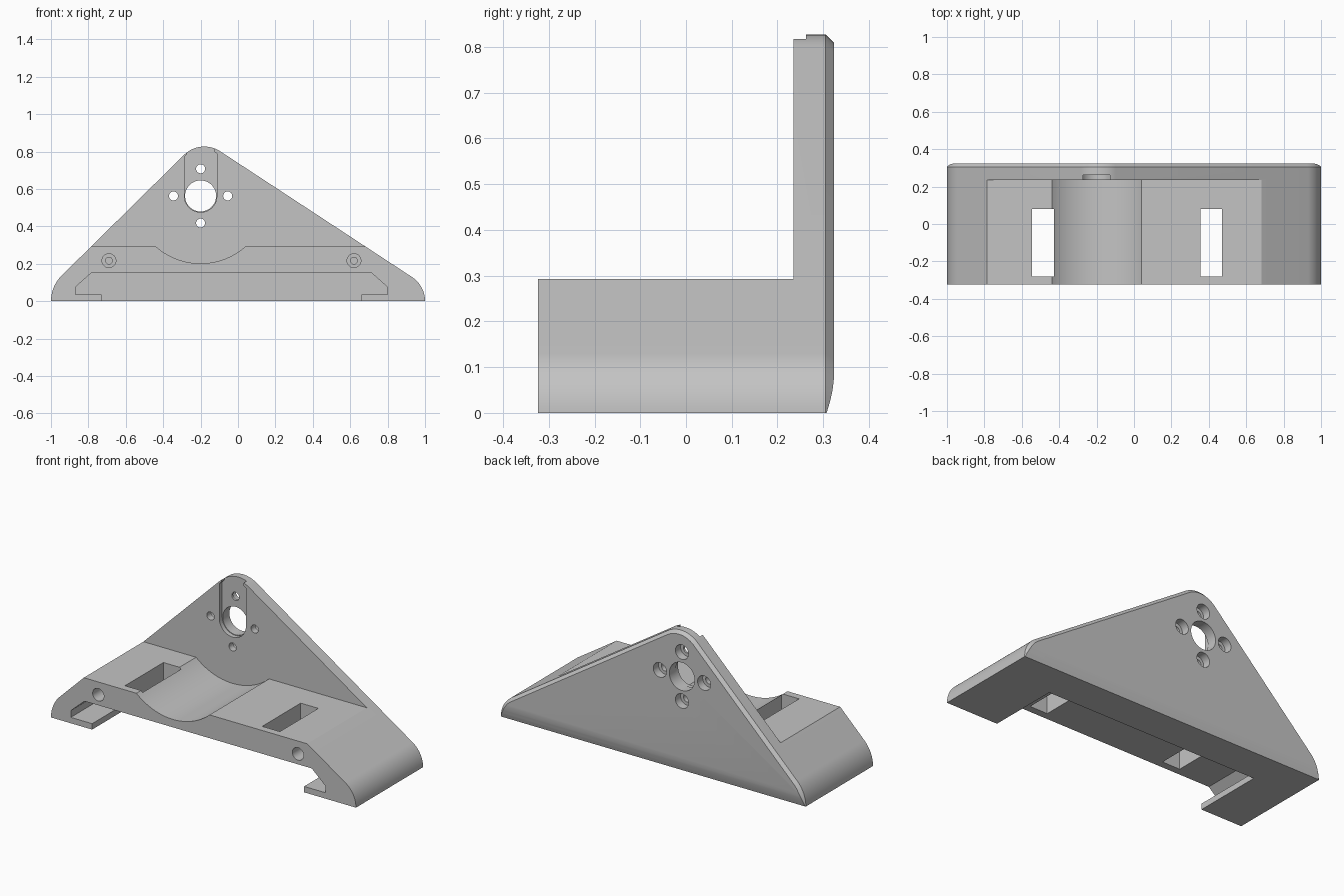
import bpy, bmesh, math

cube = bpy.data.objects.get("Cube")
if cube:
    bpy.data.objects.remove(cube, do_unlink=True)

FRONT, BACK, WALL = -0.3235, 0.3235, 0.235   # depth of block, face of upright plate
DECK = 0.293                                 # height of the base deck
CHAMFER = 0.018
HX, HZ = -0.2, 0.563                         # centre of the main bore

grey = bpy.data.materials.new("plain grey")
grey.use_nodes = True
grey.diffuse_color = (0.55, 0.55, 0.55, 1)
grey.node_tree.nodes["Principled BSDF"].inputs["Base Color"].default_value = grey.diffuse_color


def loft(name, rings):
    """Solid through matching rings of points, capped at both ends."""
    bm = bmesh.new()
    loops = [[bm.verts.new(p) for p in ring] for ring in rings]
    n = len(loops[0])
    for a, b in zip(loops, loops[1:]):
        for i in range(n):
            j = (i + 1) % n
            bm.faces.new((a[i], a[j], b[j], b[i]))
    bm.faces.new(loops[0])
    bm.faces.new(loops[-1])
    bmesh.ops.recalc_face_normals(bm, faces=bm.faces)
    mesh = bpy.data.meshes.new(name)
    bm.to_mesh(mesh)
    bm.free()
    obj = bpy.data.objects.new(name, mesh)
    bpy.context.collection.objects.link(obj)
    return obj


def prism(name, profile, y0, y1):
    return loft(name, [[(x, y, z) for x, z in profile] for y in (y0, y1)])


def arc(cx, cz, r, a0, a1, steps):
    return [(cx + r * math.cos(a0 + (a1 - a0) * i / steps),
             cz + r * math.sin(a0 + (a1 - a0) * i / steps)) for i in range(steps + 1)]


def disc(x, z, r, steps=40):
    return arc(x, z, r, 0, math.tau, steps)[:-1]


def rect(x0, x1, z0, z1):
    return [(x0, z0), (x1, z0), (x1, z1), (x0, z1)]


def tangent(c1, c2, side):
    """Normal angle of the straight edge touching two corner circles."""
    dx, dz = c2[0] - c1[0], c2[1] - c1[1]
    return math.atan2(dz, dx) + side * math.acos((c1[2] - c2[2]) / math.hypot(dx, dz))


def outline(inset):
    """Triangle with rounded corners and a flat foot."""
    right, top, left = (0.845, 0, 0.155), (-0.18, 0.672, 0.155), (-0.807, 0, 0.193)
    ra, la = tangent(right, top, -1), tangent(left, top, 1)
    pts = []
    for (x, z, r), a0, a1 in ((right, 0, ra), (top, ra, la), (left, la, math.pi)):
        pts += arc(x, z, r - inset, a0, a1, 14)
    return pts


# Main body with chamfered back rim
rings = [(FRONT, 0), (BACK - CHAMFER, 0), (BACK, CHAMFER)]
body = loft("bracket_body", [[(x, y, z) for x, z in outline(d)] for y, d in rings])
body.data.materials.append(grey)
cutters = []


def cut(name, profile, y0, y1):
    cutters.append(prism(name, profile, y0, y1))


# Space above the deck, in front of the upright plate
cut("deck_clearance", rect(-2, 2, DECK, 2), -1, WALL)

# Round saddle across the deck
cut("saddle", disc(HX, HZ, 0.361, 96), -1, WALL)

# Undercut channel open at the front and below
cut("channel", [(-0.73, -0.1), (-0.73, 0.035), (-0.87, 0.035), (-0.87, 0.075), (-0.78, 0.155),
                (0.71, 0.155), (0.80, 0.075), (0.80, 0.035), (0.66, 0.035), (0.66, -0.1)],
    -1, 0.1)

# Rectangular windows through the deck
for x in (-0.487, 0.413):
    cut("deck_window", rect(x - 0.058, x + 0.058, 0.1, 0.5), -0.28, 0.08)

# Stepped screw holes in the front face
for x in (-0.69, 0.62):
    cut("screw_head_hole", disc(x, 0.217, 0.037), -1, FRONT + 0.1)
    cut("screw_shaft_hole", disc(x, 0.217, 0.018), -1, FRONT + 0.3)

# U-shaped recess with a narrowed mouth at the top
W, N = 0.087, 0.073
cut("recess", arc(HX, HZ, W, math.pi, math.tau, 24)
    + [(HX + W, 0.79), (HX + N, 0.80), (HX + N, 1), (HX - N, 1), (HX - N, 0.785), (HX - W, 0.77)],
    0.1, 0.262)

# Main bore and four counterbored holes around it
cut("main_bore", disc(HX, HZ, 0.083, 48), 0.1, 1)
for i in range(4):
    a = i * math.pi / 2
    x, z = HX + 0.145 * math.cos(a), HZ + 0.145 * math.sin(a)
    cut("bolt_hole", disc(x, z, 0.024), 0.1, 1)
    cut("bolt_counterbore", disc(x, z, 0.043), 0.275, 1)

# Soft curve where the back face meets the foot
lip = [(0.304, -0.01), (0.3075, 0), (0.315, 0.025), (0.3205, 0.05), (0.324, 0.08),
       (0.4, 0.08), (0.4, -0.01)]
cutters.append(loft("foot_curve", [[(x, y, z) for y, z in lip] for x in (-2, 2)]))

# Apply all cuts
bpy.context.view_layer.objects.active = body
for c in cutters:
    c.hide_render = True
    mod = body.modifiers.new(c.name, "BOOLEAN")
    mod.operation, mod.solver, mod.object = "DIFFERENCE", "EXACT", c
    bpy.ops.object.modifier_apply(modifier=mod.name)
    bpy.data.objects.remove(c, do_unlink=True)

bpy.ops.object.select_all(action="DESELECT")
body.select_set(True)
bpy.ops.object.shade_smooth_by_angle(angle=math.radians(25))
